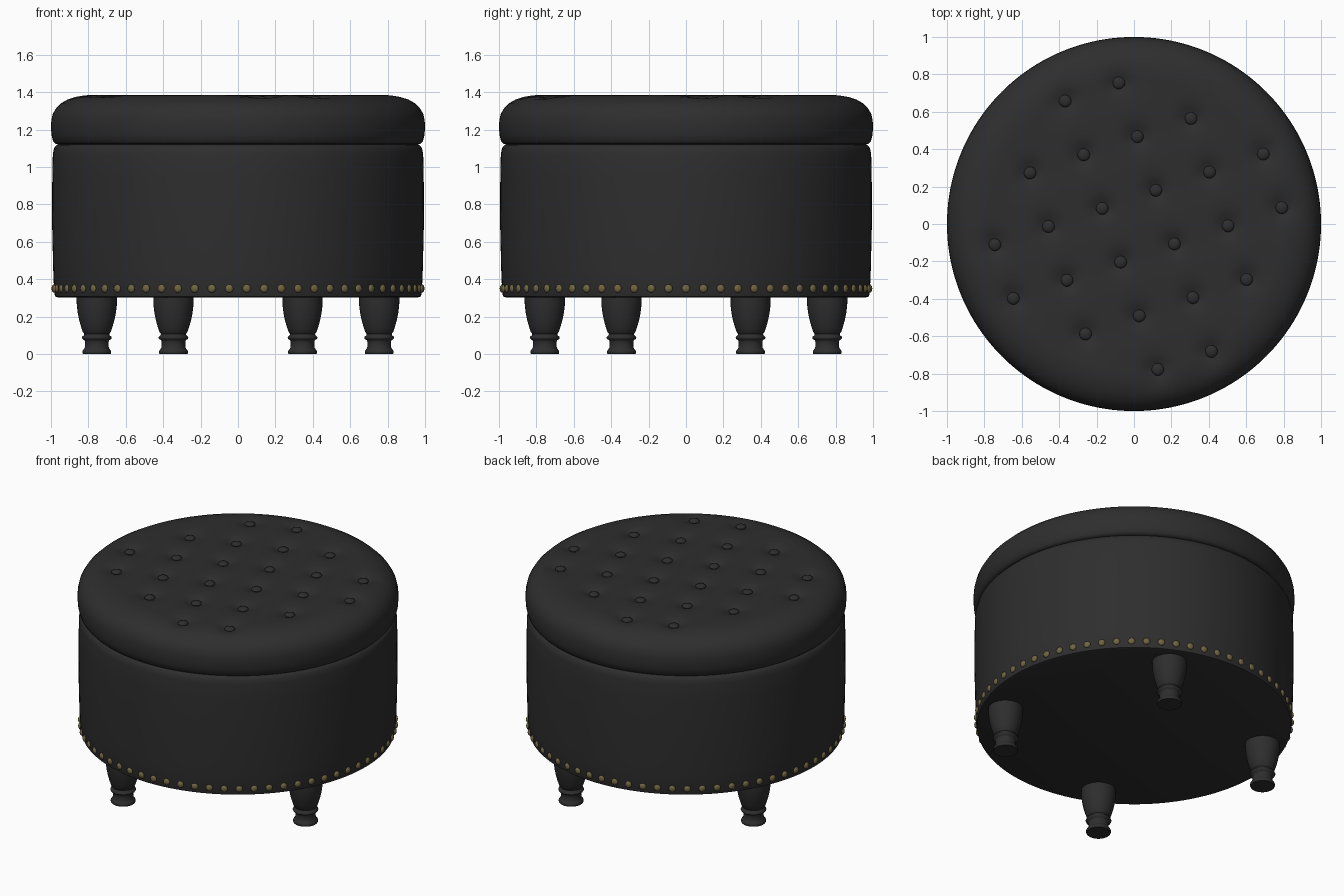
import bpy, bmesh, math

cube = bpy.data.objects.get("Cube")
if cube:
    bpy.data.objects.remove(cube, do_unlink=True)


def material(name, rgb, roughness):
    m = bpy.data.materials.new(name)
    m.use_nodes = True
    m.diffuse_color = (*rgb, 1)
    bsdf = m.node_tree.nodes["Principled BSDF"]
    bsdf.inputs["Base Color"].default_value = (*rgb, 1)
    bsdf.inputs["Roughness"].default_value = roughness
    return m


LEATHER = material("black leather", (0.027, 0.027, 0.027), 0.6)
BRASS = material("aged brass", (0.16, 0.13, 0.055), 0.5)


def finish(name, bm, mat, location=(0, 0, 0), angle=50):
    bmesh.ops.recalc_face_normals(bm, faces=bm.faces)
    mesh = bpy.data.meshes.new(name)
    bm.to_mesh(mesh)
    bm.free()
    mesh.materials.append(mat)
    ob = bpy.data.objects.new(name, mesh)
    ob.location = location
    bpy.context.collection.objects.link(ob)
    bpy.ops.object.select_all(action="DESELECT")
    ob.select_set(True)
    bpy.context.view_layer.objects.active = ob
    bpy.ops.object.shade_smooth_by_angle(angle=math.radians(angle))
    return ob


def lathe(profile, segments):
    """Revolve (radius, height) points round z and close both ends."""
    bm = bmesh.new()
    rings = []
    for r, z in profile:
        rings.append([bm.verts.new((r * math.cos(a), r * math.sin(a), z))
                      for a in (math.tau * i / segments for i in range(segments))])
    for low, high in zip(rings, rings[1:]):
        for i in range(segments):
            j = (i + 1) % segments
            bm.faces.new((low[i], low[j], high[j], high[i]))
    bm.faces.new(rings[0])
    bm.faces.new(rings[-1])
    return bm


# Upholstered drum body
body = [(0.965, 0.303), (0.978, 0.308), (0.983, 0.33), (0.988, 0.45), (0.994, 0.7),
        (0.993, 0.95), (0.99, 1.07), (0.984, 1.1), (0.97, 1.118), (0.94, 1.124)]
finish("body", lathe(body, 128), LEATHER)

# Button positions on a tilted square lattice, kept inside the cushion rim
buttons = []
for i in range(-3, 5):
    for j in range(-3, 5):
        x = -0.17 + 0.287 * i + 0.099 * j
        y = 0.083 + 0.097 * i - 0.287 * j
        if math.hypot(x, y) < 0.83:
            buttons.append((x, y))

# Cushion lid: rounded rim, then fine rings over the top for the tufting
TOP = 1.385
rim = [(0.95, 1.12), (0.976, 1.123), (0.988, 1.135), (0.997, 1.17), (1.0, 1.21),
       (0.998, 1.25), (0.99, 1.285), (0.972, 1.315), (0.945, 1.341), (0.91, 1.361),
       (0.87, 1.375), (0.83, 1.382)]
top_rings = [(0.8 - 0.0155 * k, TOP) for k in range(51)]
bm = lathe(rim + top_rings, 160)
for v in bm.verts:
    if v.co.z > 1.37:
        dip = 0
        for x, y in buttons:
            d = math.hypot(v.co.x - x, v.co.y - y)
            dip = max(dip, 0.026 * math.exp(-(d / 0.055) ** 2) + 0.007 * math.exp(-(d / 0.12) ** 2))
        v.co.z -= dip
finish("cushion_lid", bm, LEATHER, angle=70)

# Tufting buttons
bm = bmesh.new()
for x, y in buttons:
    made = bmesh.ops.create_uvsphere(bm, u_segments=20, v_segments=10, radius=0.033)
    bmesh.ops.scale(bm, vec=(1, 1, 0.5), verts=made["verts"])
    bmesh.ops.translate(bm, vec=(x, y, TOP - 0.024), verts=made["verts"])
finish("tufting_buttons", bm, LEATHER)

# Brass nail heads round the lower edge
NAILS = 66
bm = bmesh.new()
for k in range(NAILS):
    a = math.tau * k / NAILS
    made = bmesh.ops.create_uvsphere(bm, u_segments=14, v_segments=8, radius=0.022)
    bmesh.ops.scale(bm, vec=(0.6, 1, 1), verts=made["verts"])
    for v in made["verts"]:
        x, y = v.co.x + 0.984, v.co.y
        v.co = (x * math.cos(a) - y * math.sin(a), x * math.sin(a) + y * math.cos(a), v.co.z + 0.35)
finish("nail_heads", bm, BRASS)

# Four turned legs, set a quarter turn apart
leg = [(0.074, 0), (0.077, 0.004), (0.077, 0.016), (0.07, 0.025), (0.064, 0.035), (0.063, 0.065),
       (0.066, 0.074), (0.077, 0.08), (0.08, 0.087), (0.077, 0.094), (0.069, 0.099),
       (0.067, 0.108), (0.075, 0.118), (0.084, 0.145), (0.094, 0.18), (0.102, 0.22),
       (0.107, 0.26), (0.108, 0.31)]
x, y = 0.755, -0.345
for name in ("front_left_leg", "back_left_leg", "back_right_leg", "front_right_leg"):
    finish(name, lathe(leg, 40), LEATHER, (x, y, 0))
    x, y = -y, x
